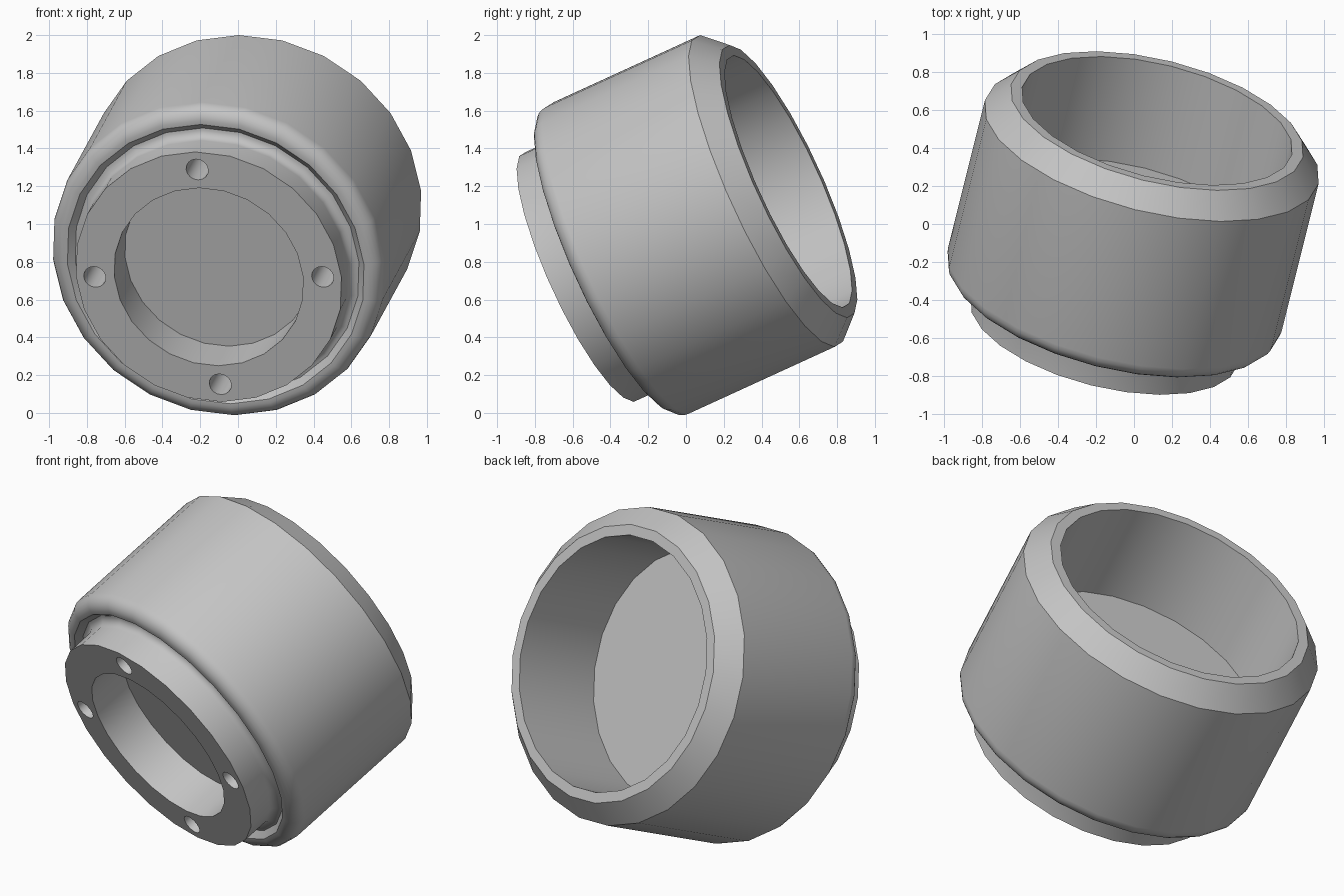
import bpy, bmesh, math
from mathutils import Matrix, Vector

cube = bpy.data.objects.get("Cube")
if cube:
    bpy.data.objects.remove(cube, do_unlink=True)

SIDES = 24
AXIS = Vector((0.25, 1, 0.458)).normalized()
ORIGIN = Vector((-0.155, -0.562, 0.72))

# Tilted frame: local z runs from the front flange to the rear opening
u = Vector((AXIS.y, -AXIS.x, 0)).normalized()
frame = Matrix((u, AXIS.cross(u), AXIS)).transposed().to_4x4()
frame.translation = ORIGIN

grey = bpy.data.materials.new("plain grey")
grey.use_nodes = True
colour = (0.55, 0.55, 0.55, 1)
grey.diffuse_color = colour
grey.node_tree.nodes["Principled BSDF"].inputs["Base Color"].default_value = colour


def arc(r, t, radius, start, end, steps=6):
    """Profile points (radius, axial position) along a fillet."""
    angles = [math.radians(start + (end - start) * i / steps) for i in range(steps + 1)]
    return [(r + radius * math.cos(a), t + radius * math.sin(a)) for a in angles]


def lathe(name, profile, sides=SIDES, offset=(0, 0)):
    """Turn a profile around local z and cap both ends."""
    bm = bmesh.new()
    rings = []
    for r, t in profile:
        rings.append([bm.verts.new((offset[0] + r * math.cos(math.tau * i / sides),
                                    offset[1] + r * math.sin(math.tau * i / sides), t))
                      for i in range(sides)])
    for a, b in zip(rings, rings[1:]):
        for i in range(sides):
            j = (i + 1) % sides
            bm.faces.new((a[i], a[j], b[j], b[i]))
    bm.faces.new(rings[0])
    bm.faces.new(rings[-1])
    bmesh.ops.recalc_face_normals(bm, faces=bm.faces)
    mesh = bpy.data.meshes.new(name)
    bm.to_mesh(mesh)
    bm.free()
    mesh.materials.append(grey)
    obj = bpy.data.objects.new(name, mesh)
    bpy.context.collection.objects.link(obj)
    obj.matrix_world = frame
    return obj


# Cup: front recess, flange, filleted groove and lip, wall, chamfer, rear bore
profile = [(0.515, 0.255), (0.515, 0), (0.724, 0)]
profile += arc(0.774, 0.15, 0.05, 180, 90)
profile += arc(0.823, 0.245, 0.08, -100, 0)
profile += [(0.903, 1.12), (0.79, 1.245), (0.73, 1.245), (0.73, 0.64)]
cup = lathe("flanged_cup", profile)

# Four bolt holes in the flange
bpy.context.view_layer.objects.active = cup
for k in range(4):
    a = k * math.pi / 2
    spot = (0.622 * math.cos(a), 0.622 * math.sin(a))
    cutter = lathe("bolt_hole_cutter", [(0.06, -0.1), (0.06, 0.25)], 16, spot)
    cutter.hide_render = True
    cut = cup.modifiers.new("bolt_hole", "BOOLEAN")
    cut.operation = "DIFFERENCE"
    cut.solver = "EXACT"
    cut.object = cutter
    bpy.ops.object.modifier_apply(modifier=cut.name)
    bpy.data.objects.remove(cutter, do_unlink=True)

bpy.ops.object.select_all(action="DESELECT")
cup.select_set(True)
bpy.ops.object.shade_smooth_by_angle(angle=math.radians(30))
